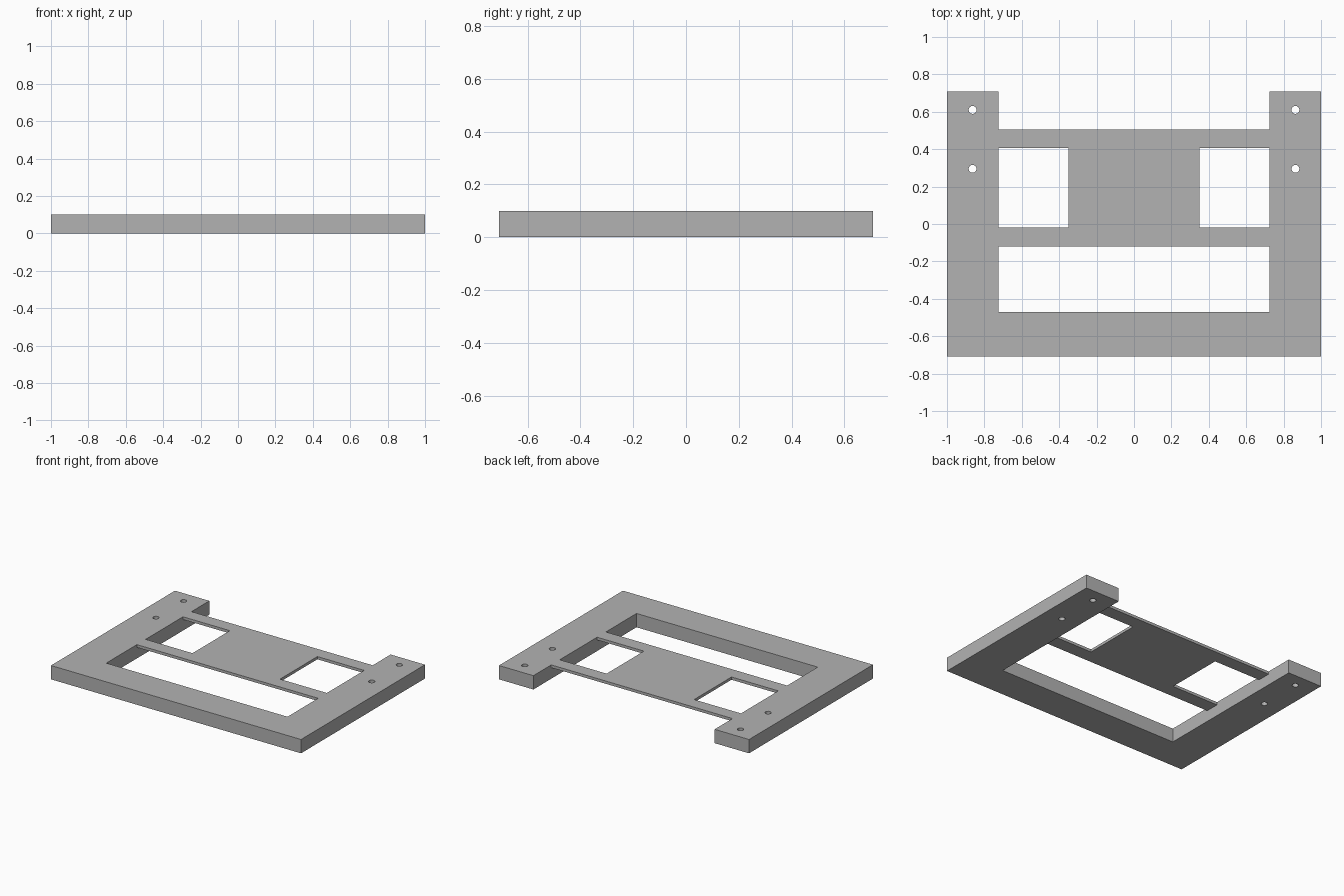
import bpy
import bmesh
from math import cos, sin, tau

cube = bpy.data.objects.get("Cube")
if cube:
    bpy.data.objects.remove(cube, do_unlink=True)

grey = bpy.data.materials.new("plain grey")
grey.use_nodes = True
colour = (0.45, 0.45, 0.45, 1)
grey.diffuse_color = colour
grey.node_tree.nodes["Principled BSDF"].inputs["Base Color"].default_value = colour

HEIGHT = 0.10        # full frame thickness
SHEET = 0.02         # thin panel thickness
HALF_X, HALF_Y = 1.0, 0.708
INNER_X = 0.725      # inside edge of the side arms


def mirrored(half):
    """Close a half outline (x > 0) by reflecting it across x = 0."""
    return half + [(-x, y) for x, y in reversed(half)]


def circle(cx, cy, radius, sides=32):
    return [(cx + radius * cos(tau * i / sides), cy + radius * sin(tau * i / sides))
            for i in range(sides)]


def plate(name, loops, bottom, top):
    """Solid plate from an outer outline and any hole outlines."""
    curve = bpy.data.curves.new(name + " outline", "CURVE")
    curve.dimensions = "2D"
    curve.fill_mode = "BOTH"
    curve.extrude = (top - bottom) / 2
    for loop in loops:
        spline = curve.splines.new("POLY")
        spline.points.add(len(loop) - 1)
        for point, (x, y) in zip(spline.points, loop):
            point.co = (x, y, 0, 1)
        spline.use_cyclic_u = True
    source = bpy.data.objects.new(name + " outline", curve)
    bpy.context.collection.objects.link(source)
    bpy.context.view_layer.update()
    graph = bpy.context.evaluated_depsgraph_get()
    mesh = bpy.data.meshes.new_from_object(source.evaluated_get(graph))
    bpy.data.objects.remove(source, do_unlink=True)

    # Weld the caps to the walls and lift into place
    bm = bmesh.new()
    bm.from_mesh(mesh)
    bmesh.ops.remove_doubles(bm, verts=bm.verts, dist=0.0001)
    bmesh.ops.translate(bm, verts=bm.verts, vec=(0, 0, (top + bottom) / 2))
    bmesh.ops.recalc_face_normals(bm, faces=bm.faces)
    for face in bm.faces:
        face.smooth = False
        face.material_index = 0
    bm.to_mesh(mesh)
    bm.free()
    mesh.materials.clear()
    mesh.materials.append(grey)
    mesh.name = name
    obj = bpy.data.objects.new(name, mesh)
    bpy.context.collection.objects.link(obj)
    return obj


# Thick U-shaped frame with two screw holes in each arm
frame = mirrored([(HALF_X, -HALF_Y), (HALF_X, HALF_Y), (INNER_X, HALF_Y), (INNER_X, -0.47)])
holes = [circle(side * 0.863, y, 0.021) for side in (-1, 1) for y in (0.295, 0.61)]
plate("u_frame", [frame] + holes, 0, HEIGHT)

# Thin panel flush with the top, notched on both sides to leave square windows
panel = mirrored([(INNER_X, -0.12), (INNER_X, -0.02), (0.35, -0.02),
                  (0.35, 0.407), (INNER_X, 0.407), (INNER_X, 0.504)])
plate("thin_panel", [panel], HEIGHT - SHEET, HEIGHT)
